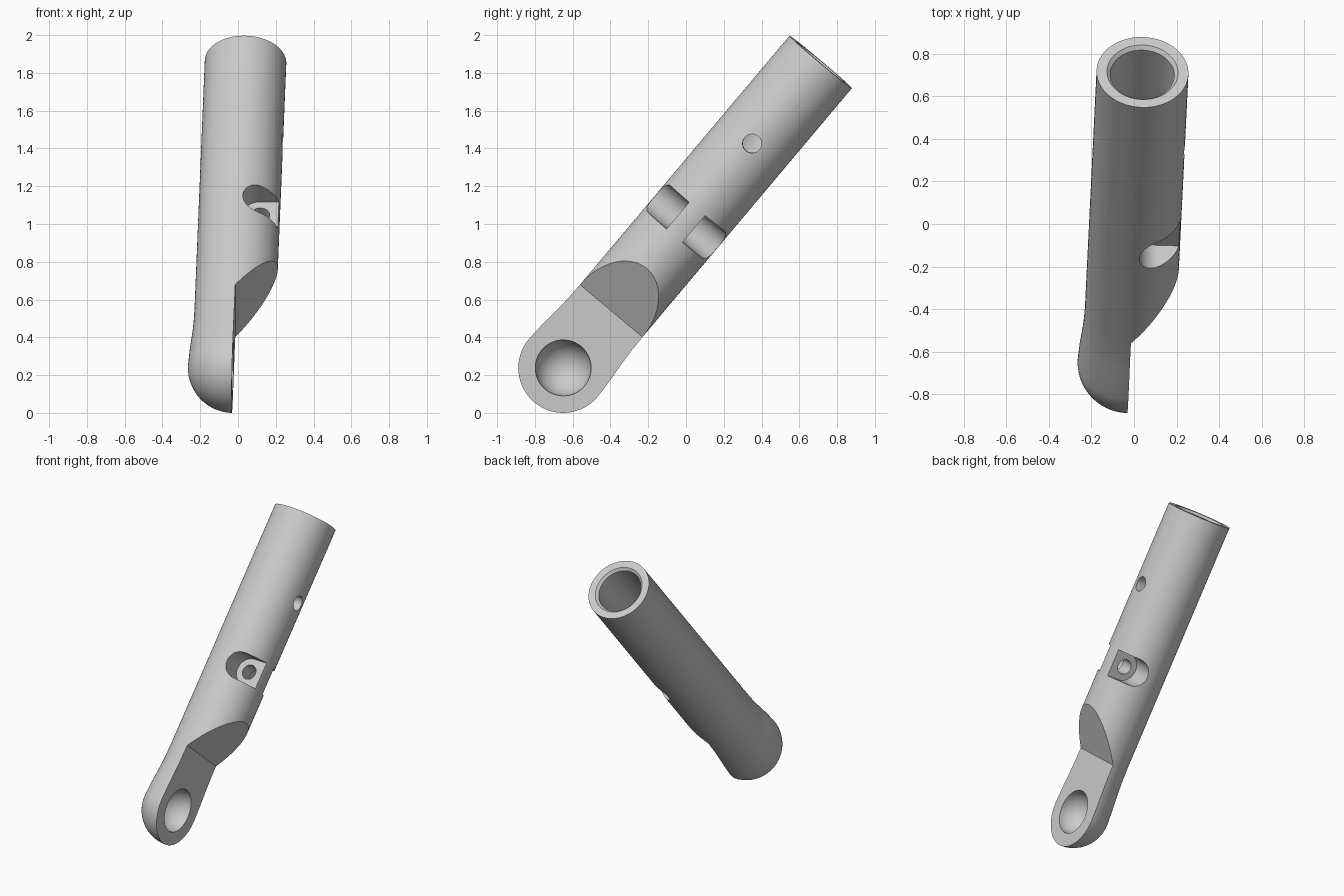
import bpy, bmesh, math
from mathutils import Matrix, Vector

if "Cube" in bpy.data.objects:
    bpy.data.objects.remove(bpy.data.objects["Cube"], do_unlink=True)

# Main dimensions; local z runs along the tube from the ball centre
BALL_R, TUBE_R, BORE_R = 0.238, 0.216, 0.15
LENGTH, BORE_END = 2.118, 1.35
FLAT_END, SLOPE = 0.395, 0.3 / TUBE_R
SCREW_X, SCREW_Z, POCKET_R = 0.113, 1.015, 0.0925

grey = bpy.data.materials.new("light grey")
grey.use_nodes = True
grey.diffuse_color = (0.6, 0.6, 0.6, 1)
grey.node_tree.nodes["Principled BSDF"].inputs["Base Color"].default_value = (0.6, 0.6, 0.6, 1)


def finish(name, bm):
    bmesh.ops.recalc_face_normals(bm, faces=bm.faces)
    mesh = bpy.data.meshes.new(name)
    bm.to_mesh(mesh)
    bm.free()
    mesh.materials.append(grey)
    obj = bpy.data.objects.new(name, mesh)
    bpy.context.collection.objects.link(obj)
    return obj


def lathe(name, profile, steps=72):
    bm = bmesh.new()
    turn = Matrix.Rotation(math.pi / steps, 3, "Z")
    verts = [bm.verts.new(turn @ Vector((r, 0, z))) for r, z in profile]
    edges = [bm.edges.new(pair) for pair in zip(verts, verts[1:])]
    bmesh.ops.spin(bm, geom=verts + edges, cent=(0, 0, 0), axis=(0, 0, 1),
                   angle=2 * math.pi, steps=steps)
    bmesh.ops.remove_doubles(bm, verts=bm.verts, dist=1e-5)
    return finish(name, bm)


def prism(name, outline, y0, y1):
    """Extrude an outline of (x, z) points from y0 to y1."""
    bm = bmesh.new()
    face = bm.faces.new([bm.verts.new((x, y0, z)) for x, z in outline])
    extruded = bmesh.ops.extrude_face_region(bm, geom=[face])["geom"]
    moved = [v for v in extruded if isinstance(v, bmesh.types.BMVert)]
    bmesh.ops.translate(bm, verts=moved, vec=(0, y1 - y0, 0))
    return finish(name, bm)


def circle(cx, cz, r, start=0, sweep=2 * math.pi, count=40):
    return [(cx + r * math.cos(start + sweep * i / count),
             cz + r * math.sin(start + sweep * i / count)) for i in range(count)]


# Body: ball end, blended neck, tube and chamfered blind bore
ball = [(BALL_R * math.sin(math.pi * t / 40), -BALL_R * math.cos(math.pi * t / 40))
        for t in range(22)]
ball[0] = (0, -BALL_R)
neck = [(0.233, 0.1), (0.228, 0.16), (0.222, 0.23), (0.218, 0.3), (TUBE_R, FLAT_END)]
socket = [(TUBE_R, LENGTH), (0.167, LENGTH), (BORE_R, LENGTH - 0.017),
          (BORE_R, BORE_END), (0, BORE_END)]
body = lathe("tube_body", ball + neck + socket)

cutters = []

# Flat half cut at the ball end, with its sloped shoulder
cutters.append(prism("flat_cutter", [(0, -0.5), (0.5, -0.5),
               (0.5, FLAT_END + 0.5 * SLOPE), (0, FLAT_END)], -0.5, 0.5))

# Round socket in the flat face
bm = bmesh.new()
bmesh.ops.create_uvsphere(bm, u_segments=48, v_segments=25, radius=0.148)
cutters.append(finish("ball_socket_cutter", bm))

# Screw pockets on both sides, round inside and open to the outside
slot = circle(SCREW_X, SCREW_Z, POCKET_R, math.pi / 2, math.pi, 24)
slot += [(SCREW_X, SCREW_Z - POCKET_R), (0.4, SCREW_Z - POCKET_R), (0.4, SCREW_Z + POCKET_R)]
for side in (-1, 1):
    cutters.append(prism("pocket_cutter", slot, side * 0.055, side * 0.4))

# Screw hole joining the pockets
cutters.append(prism("screw_hole_cutter", circle(SCREW_X, SCREW_Z, 0.05), -0.1, 0.1))

# Pin hole through one wall into the bore
pin = prism("pin_hole_cutter", circle(0, 1.56, 0.05), 0.08, 0.4)
pin.data.transform(Matrix.Rotation(-math.pi / 2, 4, "Z"))
cutters.append(pin)

bpy.ops.object.select_all(action="DESELECT")
bpy.context.view_layer.objects.active = body
body.select_set(True)
for cutter in cutters:
    cutter.hide_render = True
    mod = body.modifiers.new("cut", "BOOLEAN")
    mod.operation, mod.solver, mod.object = "DIFFERENCE", "EXACT", cutter
    bpy.ops.object.modifier_apply(modifier=mod.name)
    bpy.data.objects.remove(cutter, do_unlink=True)

# Lean the finished part into place
start = Vector((-0.027, -0.65, 0.238))
axis = (Vector((0.04, 0.715, 1.86)) - start).normalized()
across = Vector((0, axis.z, -axis.y)).normalized()
side_dir = across.cross(axis)
frame = Matrix((side_dir, across, axis)).transposed().to_4x4()
body.data.transform(Matrix.Translation(start) @ frame)
bpy.ops.object.shade_smooth_by_angle(angle=math.radians(30))
